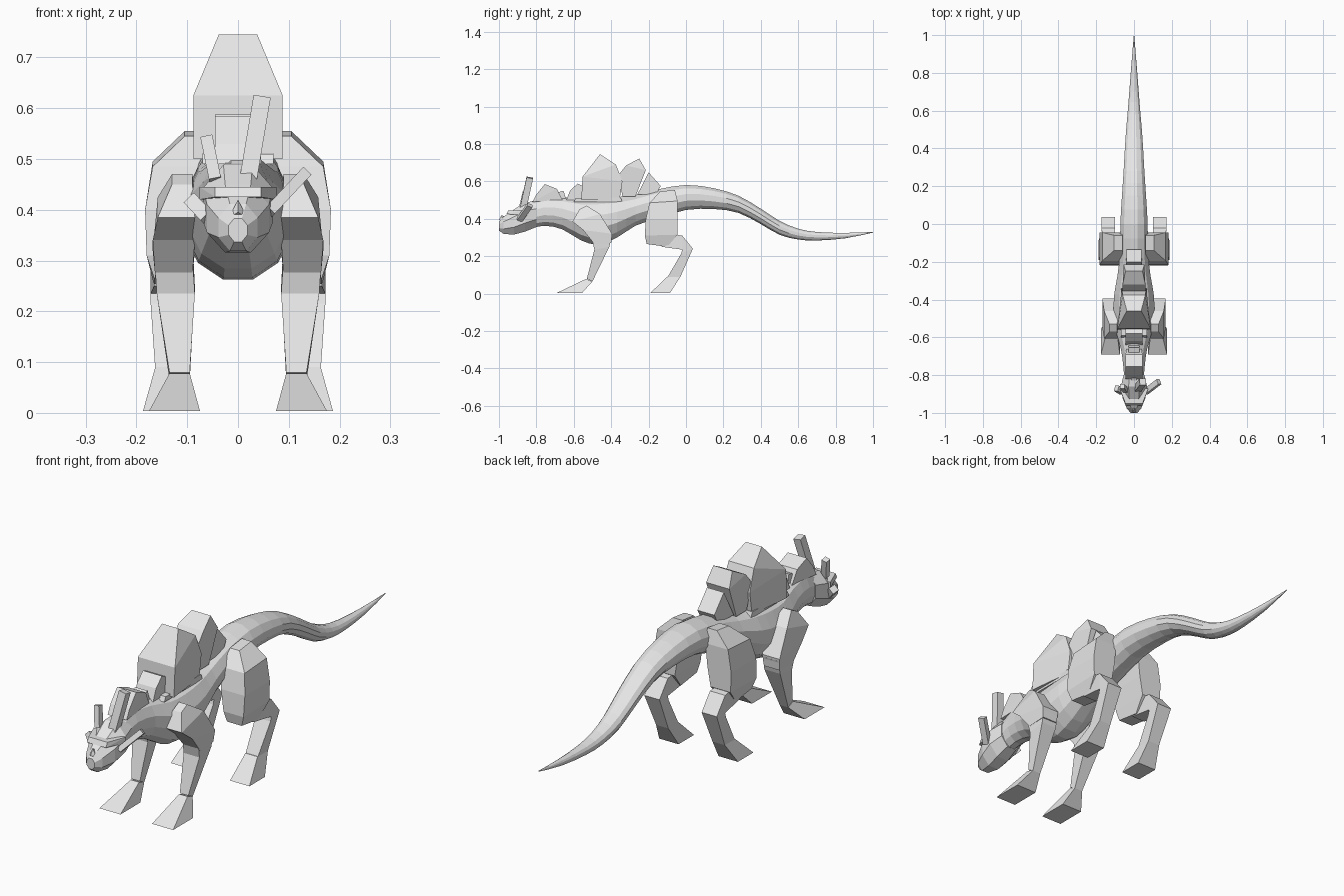
import bpy, bmesh, math
from mathutils import Vector

cube = bpy.data.objects.get("Cube")
if cube:
    bpy.data.objects.remove(cube, do_unlink=True)

grey = bpy.data.materials.new("stone grey")
grey.use_nodes = True
colour = (0.8, 0.8, 0.8, 1)
grey.diffuse_color = colour
grey.node_tree.nodes["Principled BSDF"].inputs["Base Color"].default_value = colour


def finish(name, bm):
    """Turn a bmesh into a flat-shaded object."""
    bmesh.ops.recalc_face_normals(bm, faces=bm.faces[:])
    mesh = bpy.data.meshes.new(name)
    bm.to_mesh(mesh)
    bm.free()
    mesh.materials.append(grey)
    obj = bpy.data.objects.new(name, mesh)
    bpy.context.collection.objects.link(obj)
    return obj


def loft(name, rings):
    """Skin a closed tube over rings of equal point count."""
    bm = bmesh.new()
    loops = [[bm.verts.new(p) for p in ring] for ring in rings]
    count = len(loops[0])
    for a, b in zip(loops, loops[1:]):
        for i in range(count):
            j = (i + 1) % count
            bm.faces.new((a[i], a[j], b[j], b[i]))
    bm.faces.new(loops[0])
    bm.faces.new(loops[-1])
    return finish(name, bm)


def hull(name, points):
    """Faceted solid wrapped around the points."""
    bm = bmesh.new()
    for p in points:
        bm.verts.new(p)
    result = bmesh.ops.convex_hull(bm, input=bm.verts[:])
    loose = [g for g in result["geom_interior"] if isinstance(g, bmesh.types.BMVert)]
    bmesh.ops.delete(bm, geom=loose, context="VERTS")
    bmesh.ops.dissolve_limit(bm, angle_limit=math.radians(4),
                             verts=bm.verts[:], edges=bm.edges[:])
    return finish(name, bm)


def mirror_x(obj):
    mod = obj.modifiers.new("mirror", "MIRROR")
    mod.use_axis[0] = True


def oval(y, low, high, half, sides):
    """Elliptical ring across the body."""
    mid, tall = (low + high) / 2, (high - low) / 2
    turns = [math.tau * (i + 0.5) / sides for i in range(sides)]
    return [(half * math.sin(t), y, mid + tall * math.cos(t)) for t in turns]


def smooth_rows(rows, steps):
    """Catmull-Rom interpolation between rows of numbers."""
    padded = [rows[0]] + rows + [rows[-1]]
    out = []
    for k in range(len(rows) - 1):
        for s in range(steps):
            t = s / steps
            out.append([b + t / 2 * (c - a + t * (2 * a - 5 * b + 4 * c - d
                        + t * (3 * (b - c) + d - a)))
                        for a, b, c, d in zip(*padded[k:k + 4])])
    return out + [rows[-1]]


def limb(name, rows):
    """Four-sided leg: front y z, back y z, inner and outer x."""
    mirror_x(loft(name, [[(xi, fy, fz), (xo, fy, fz), (xo, by, bz), (xi, by, bz)]
                         for fy, fz, by, bz, xi, xo in rows]))


def plate(name, rows):
    """Spine plate from side outline points: y, z, half width."""
    hull(name, [(s * half, y, z) for y, z, half in rows for s in (-1, 1)])


def bar(name, start, end, wide, deep):
    """Square horn between two points."""
    a, b = Vector(start), Vector(end)
    along = (b - a).normalized()
    side = along.cross(Vector((0, 1, 0))).normalized() * wide / 2
    front = along.cross(side).normalized() * deep / 2
    loft(name, [[p + side + front, p + side - front, p - side - front, p - side + front]
                for p in (a, b)])


# Body and tail: y, underside, top, half width
trunk = [
    [-.86, .34, .48, .05], [-.76, .36, .52, .058], [-.66, .34, .52, .072],
    [-.56, .28, .51, .102], [-.47, .258, .515, .112], [-.37, .295, .52, .108],
    [-.27, .36, .53, .09], [-.15, .40, .56, .077], [0, .445, .583, .075],
    [.15, .45, .565, .066], [.28, .43, .525, .057], [.4, .37, .455, .05],
    [.5, .313, .39, .043], [.6, .288, .348, .034], [.7, .283, .33, .026],
    [.85, .295, .325, .014], [1, .326, .33, .001]]
loft("body_and_tail", [oval(*row, 12) for row in smooth_rows(trunk, 2)])

# Head: y, underside, top, half width
skull = [[-1, .335, .385, .02], [-.975, .315, .415, .042], [-.92, .31, .455, .066],
         [-.86, .325, .495, .075], [-.8, .35, .5, .06]]
loft("head", [oval(*row, 8) for row in skull])
hull("nose", [(0, -.985, .42), (-.018, -.985, .385), (.018, -.985, .385),
              (0, -1, .395), (0, -.95, .4)])
plate("brow", [(-.96, .425, .045), (-.95, .445, .045), (-.87, .445, .076), (-.87, .42, .076)])

# Uneven horns and ears
bar("tall_horn", (.02, -.87, .46), (.047, -.835, .62), .034, .035)
bar("short_horn", (-.045, -.88, .46), (-.062, -.86, .543), .024, .025)
bar("left_ear", (.06, -.89, .395), (.132, -.835, .472), .022, .03)
bar("right_ear", (-.06, -.89, .385), (-.093, -.87, .42), .028, .03)

# Spine plates
plate("neck_plate", [(-.82, .49, .045), (-.8, .53, .045), (-.755, .585, .045),
                     (-.69, .56, .045), (-.66, .5, .04)])
plate("small_plate", [(-.7, .5, .03), (-.69, .54, .03), (-.655, .55, .03), (-.64, .5, .03)])
plate("shoulder_plate", [(-.64, .5, .045), (-.62, .55, .045), (-.58, .588, .045),
                         (-.54, .57, .045), (-.53, .5, .045)])
plate("saddle", [(-.6, .49, .07), (-.59, .51, .07), (-.35, .515, .07), (-.34, .49, .07)])
plate("tall_plate", [(-.56, .5, .088), (-.553, .625, .088), (-.46, .745, .038),
                     (-.375, .69, .06), (-.34, .6, .065), (-.355, .5, .065)])
plate("middle_plate", [(-.34, .52, .05), (-.36, .635, .06), (-.32, .685, .06),
                       (-.25, .722, .045), (-.215, .66, .055), (-.27, .52, .05)])
plate("rear_plate", [(-.26, .53, .045), (-.2, .648, .04), (-.135, .575, .04), (-.16, .53, .04)])

# Front legs
limb("front_shoulder", [
    (-.57, .45, -.53, .47, .09, .13), (-.607, .385, -.46, .425, .08, .158),
    (-.55, .34, -.395, .32, .085, .168), (-.49, .265, -.4, .27, .09, .163)])
limb("front_shin", [(-.5, .28, -.395, .31, .088, .163), (-.49, .235, -.41, .25, .085, .16),
                    (-.53, .08, -.5, .065, .095, .135)])
limb("front_foot", [(-.535, .078, -.5, .065, .095, .135),
                    (-.69, .004, -.555, .004, .075, .175)])

# Hind legs
limb("hind_thigh", [
    (-.14, .545, -.06, .555, .06, .105), (-.195, .485, -.045, .495, .06, .168),
    (-.215, .4, -.045, .4, .07, .183), (-.22, .31, -.045, .315, .085, .18),
    (-.21, .265, -.1, .25, .095, .165)])
limb("hind_shin", [(-.13, .25, -.1, .32, .1, .165), (-.02, .235, -.02, .31, .1, .172),
                   (-.025, .215, .037, .24, .1, .172), (-.1, .085, -.03, .09, .105, .163)])
limb("hind_foot", [(-.1, .09, -.03, .09, .105, .163),
                   (-.19, .004, -.085, .004, .095, .187)])
